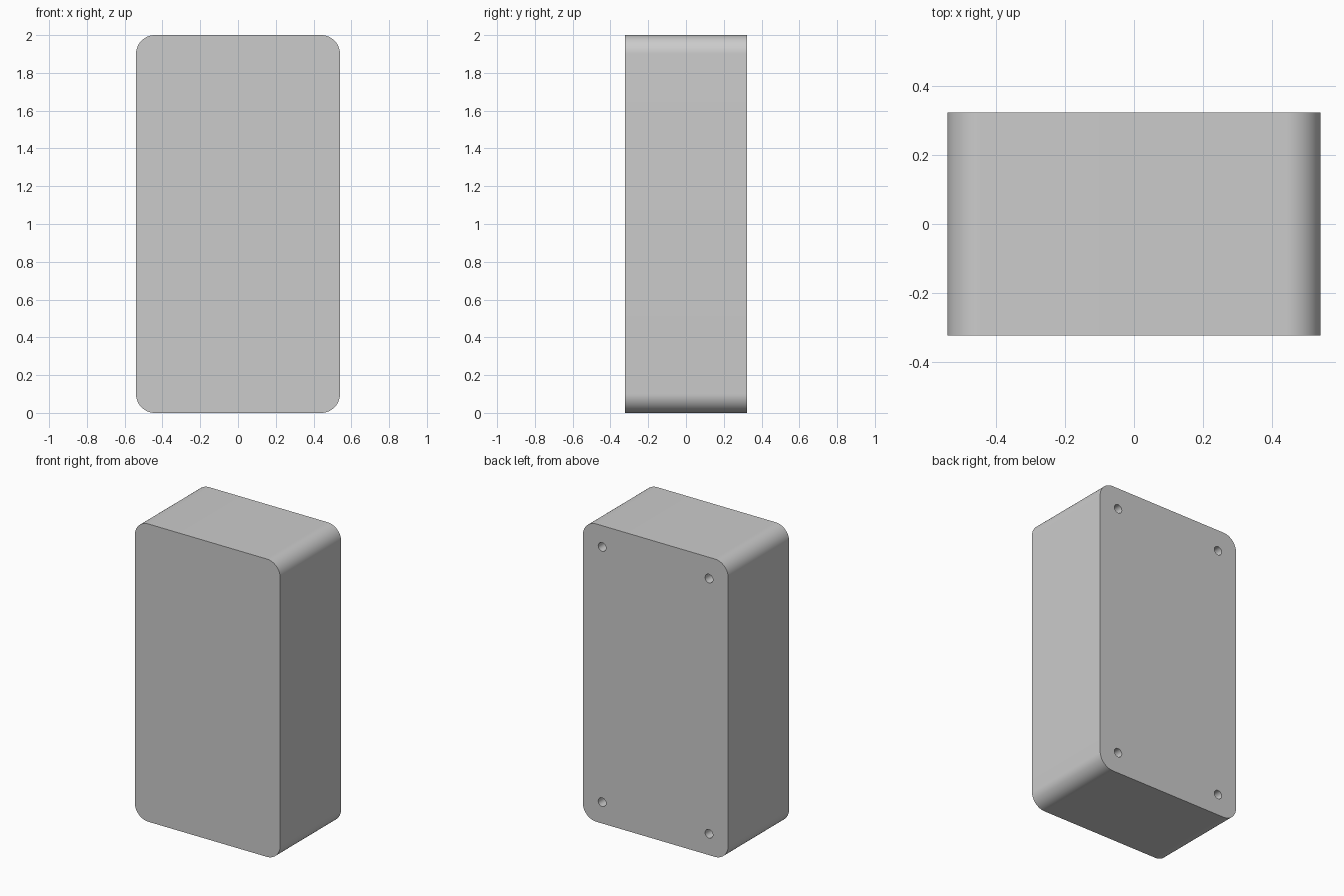
import bpy, bmesh, math
from mathutils import Matrix

if "Cube" in bpy.data.objects:
    bpy.data.objects.remove(bpy.data.objects["Cube"])

W, D, H, R = 1.08, 0.646, 2.0, 0.1
HOLE_R, HOLE_DEPTH, INSET = 0.029, 0.1, 0.143


def make_object(name, bm):
    bmesh.ops.recalc_face_normals(bm, faces=bm.faces)
    mesh = bpy.data.meshes.new(name)
    bm.to_mesh(mesh)
    bm.free()
    obj = bpy.data.objects.new(name, mesh)
    bpy.context.collection.objects.link(obj)
    return obj


# Case: block with its four front-to-back edges rounded
bm = bmesh.new()
bmesh.ops.create_cube(bm, size=1, matrix=Matrix.Translation((0, 0, H / 2)) @ Matrix.Diagonal((W, D, H, 1)))
edges = [e for e in bm.edges if abs(e.verts[0].co.y - e.verts[1].co.y) > 0.1]
bmesh.ops.bevel(bm, geom=edges, offset=R, segments=16, profile=0.5, affect='EDGES')
case = make_object("case", bm)

# Screw holes: one cutter per corner of the back face
bm = bmesh.new()
for x in (-W / 2 + INSET, W / 2 - INSET):
    for z in (INSET, H - INSET):
        bmesh.ops.create_cone(
            bm, cap_ends=True, segments=32, radius1=HOLE_R, radius2=HOLE_R, depth=2 * HOLE_DEPTH,
            matrix=Matrix.Translation((x, D / 2, z)) @ Matrix.Rotation(math.pi / 2, 4, 'X'))
cutter = make_object("screw_hole_cutter", bm)
cutter.hide_render = True

cut = case.modifiers.new("screw_holes", 'BOOLEAN')
cut.operation = 'DIFFERENCE'
cut.solver = 'EXACT'
cut.object = cutter

# Apply the holes, then smooth the rounded corners
bpy.context.view_layer.objects.active = case
case.select_set(True)
bpy.ops.object.modifier_apply(modifier=cut.name)
bpy.data.objects.remove(cutter, do_unlink=True)
bpy.ops.object.shade_smooth_by_angle(angle=math.radians(30))
